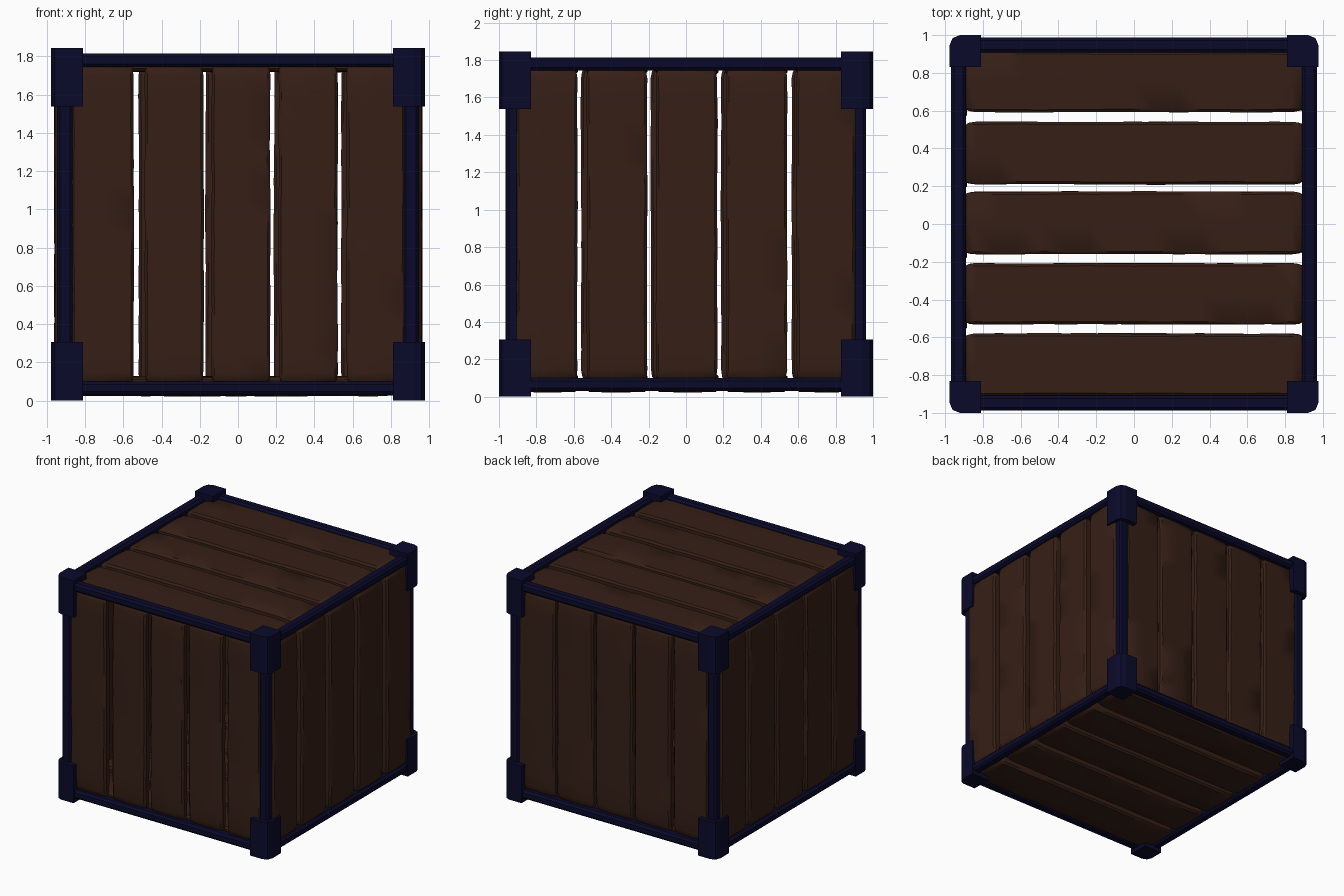
import bpy, bmesh, random
from mathutils import Matrix, Vector

if "Cube" in bpy.data.objects:
    bpy.data.objects.remove(bpy.data.objects["Cube"])

random.seed(7)
H = 1.845


def material(name, rgb):
    m = bpy.data.materials.new(name)
    m.diffuse_color = (*rgb, 1)
    m.use_nodes = True
    m.node_tree.nodes["Principled BSDF"].inputs["Base Color"].default_value = m.diffuse_color
    return m


WOOD = material("dark_wood", (0.036, 0.0135, 0.008))
METAL = material("blue_metal", (0.003, 0.003, 0.024))


def finish(bm, name, mat, smooth=False):
    bmesh.ops.recalc_face_normals(bm, faces=bm.faces)
    me = bpy.data.meshes.new(name)
    bm.to_mesh(me)
    bm.free()
    me.materials.append(mat)
    ob = bpy.data.objects.new(name, me)
    bpy.context.collection.objects.link(ob)
    if smooth:
        bpy.ops.object.select_all(action='DESELECT')
        ob.select_set(True)
        bpy.context.view_layer.objects.active = ob
        bpy.ops.object.shade_smooth_by_angle(angle=0.7)
    return ob


def box(lo, hi, bevel=0, pick=None, segments=1):
    """Box between two corners, bevelling the edges chosen by pick."""
    lo, hi = Vector(lo), Vector(hi)
    bm = bmesh.new()
    m = Matrix.Translation((lo + hi) / 2) @ Matrix.Diagonal((*(hi - lo), 1))
    bmesh.ops.create_cube(bm, size=1, matrix=m)
    if bevel:
        edges = [e for e in bm.edges if pick(e)]
        bmesh.ops.bevel(bm, geom=edges, offset=bevel, segments=segments,
                        profile=0.5, affect='EDGES')
    return bm


def along(axis):
    return lambda e: abs((e.verts[0].co - e.verts[1].co).normalized()[axis]) > 0.9


# Corner brackets, rounded on the outer vertical edge
for sx in (-1, 1):
    for sy in (-1, 1):
        for z0, z1, lab in ((0, 0.307, "lower"), (1.538, H, "upper")):
            x, y = sorted((sx * 0.81, sx * 0.977)), sorted((sy * 0.83, sy * 1.0))

            def outer(e, sx=sx, sy=sy):
                return all(v.co.x * sx > 0.9 and v.co.y * sy > 0.9 for v in e.verts)
            finish(box((x[0], y[0], z0), (x[1], y[1], z1), 0.055, outer, 2),
                   f"{lab}_corner_bracket", METAL)

# Frame bars with chamfered long edges
R = 0.04


def bar(name, axis, centre, half_len, ra, rb):
    half = [ra, rb]
    half.insert(axis, half_len)
    c, h = Vector(centre), Vector(half)
    finish(box(c - h, c + h, 0.016, along(axis)), name, METAL)


for s in (-1, 1):
    for z in (0.065, H - 0.065):
        bar("long_frame_bar_x", 0, (0, s * 0.947, z), 0.85, R, 0.035)
        bar("long_frame_bar_y", 1, (s * 0.93, 0, z), 0.87, R, 0.035)
    for t in (-1, 1):
        bar("upright_frame_bar", 2, (s * 0.905, t * 0.926, H / 2), 0.7, 0.042, 0.037)


# Worn planks: rounded section lofted along the length with slight wobble
def plank(name, length, v0, v1, w0, w1, frame):
    bm = bmesh.new()
    hv, c, n = (v1 - v0) / 2, 0.014, 14
    section = [(-1, -1, 1, 0), (0, -1, 0, 0), (1, -1, -1, 0), (1, -1, 0, 1),
               (1, 1, 0, -1), (1, 1, -1, 0), (0, 1, 0, 0), (-1, 1, 1, 0),
               (-1, 1, 0, -1), (-1, -1, 0, 1)]
    stations = [-1, -0.98] + [-0.94 + 1.88 * i / n for i in range(n + 1)] + [0.98, 1]
    rings = []
    left = right = 0
    for i, u in enumerate(stations):
        end = min(i, len(stations) - 1 - i)
        dv, dw = ((0.014, 0.022), (0.005, 0.01), (0, 0.004))[end] if end < 3 else (0, 0)
        left = left * 0.5 + random.uniform(-0.002, 0.002)
        right = right * 0.5 + random.uniform(-0.002, 0.002)
        ring = []
        for a, b, ca, cb in section:
            side = left if a < 0 else right if a > 0 else 0
            v = (v0 + v1) / 2 + a * (hv - dv) + ca * c + side
            w = (w1 - dw if b > 0 else w0 + dw * 0.4) + cb * c
            w += random.uniform(-0.002, 0.002) + (0.004 * b if a == 0 else 0)
            ring.append(bm.verts.new(frame @ Vector((u * length / 2, v, w))))
        rings.append(ring)
    k = len(section)
    for p, q in zip(rings, rings[1:]):
        for j in range(k):
            bm.faces.new((p[j], p[(j + 1) % k], q[(j + 1) % k], q[j]))
    bm.faces.new(rings[0])
    bm.faces.new(rings[-1])
    finish(bm, name, WOOD, True)


X, Y, Z = Vector((1, 0, 0)), Vector((0, 1, 0)), Vector((0, 0, 1))


def axes(u, v, w):
    """Frame at the crate centre: plank length, width and outward directions."""
    return Matrix.Translation((0, 0, H / 2)) @ Matrix((u, v, w)).transposed().to_4x4()


FRONT = [(-0.87, -0.545), (-0.487, -0.18), (-0.138, 0.168), (0.213, 0.52), (0.568, 0.875)]
BACK = [(-0.87, -0.55), (-0.52, -0.19), (-0.17, 0.165), (0.188, 0.52), (0.54, 0.87)]
RIGHT = [(-0.905, -0.58), (-0.53, -0.207), (-0.16, 0.167), (0.215, 0.54), (0.59, 0.905)]
LEFT = [(-0.905, -0.59), (-0.56, -0.215), (-0.188, 0.16), (0.187, 0.53), (0.565, 0.905)]
FLAT = [(-0.91, -0.58), (-0.532, -0.208), (-0.16, 0.172), (0.21, 0.54), (0.593, 0.912)]

# Each side: plank rows, length, inner and outer distance from the crate centre
sides = [("front_plank", FRONT, 1.66, 0.893, 0.96, axes(Z, X, -Y)),
         ("back_plank", BACK, 1.66, 0.893, 0.955, axes(Z, X, Y)),
         ("right_plank", RIGHT, 1.66, 0.885, 0.96, axes(Z, Y, X)),
         ("left_plank", LEFT, 1.66, 0.885, 0.957, axes(Z, Y, -X)),
         ("top_plank", FLAT, 1.785, 0.80, 0.876, axes(X, Y, Z)),
         ("bottom_plank", FLAT, 1.785, 0.80, 0.895, axes(X, Y, -Z))]
for name, rows, length, w0, w1, frame in sides:
    for i, (v0, v1) in enumerate(rows):
        plank(f"{name}_{i + 1}", length, v0, v1, w0, w1, frame)
